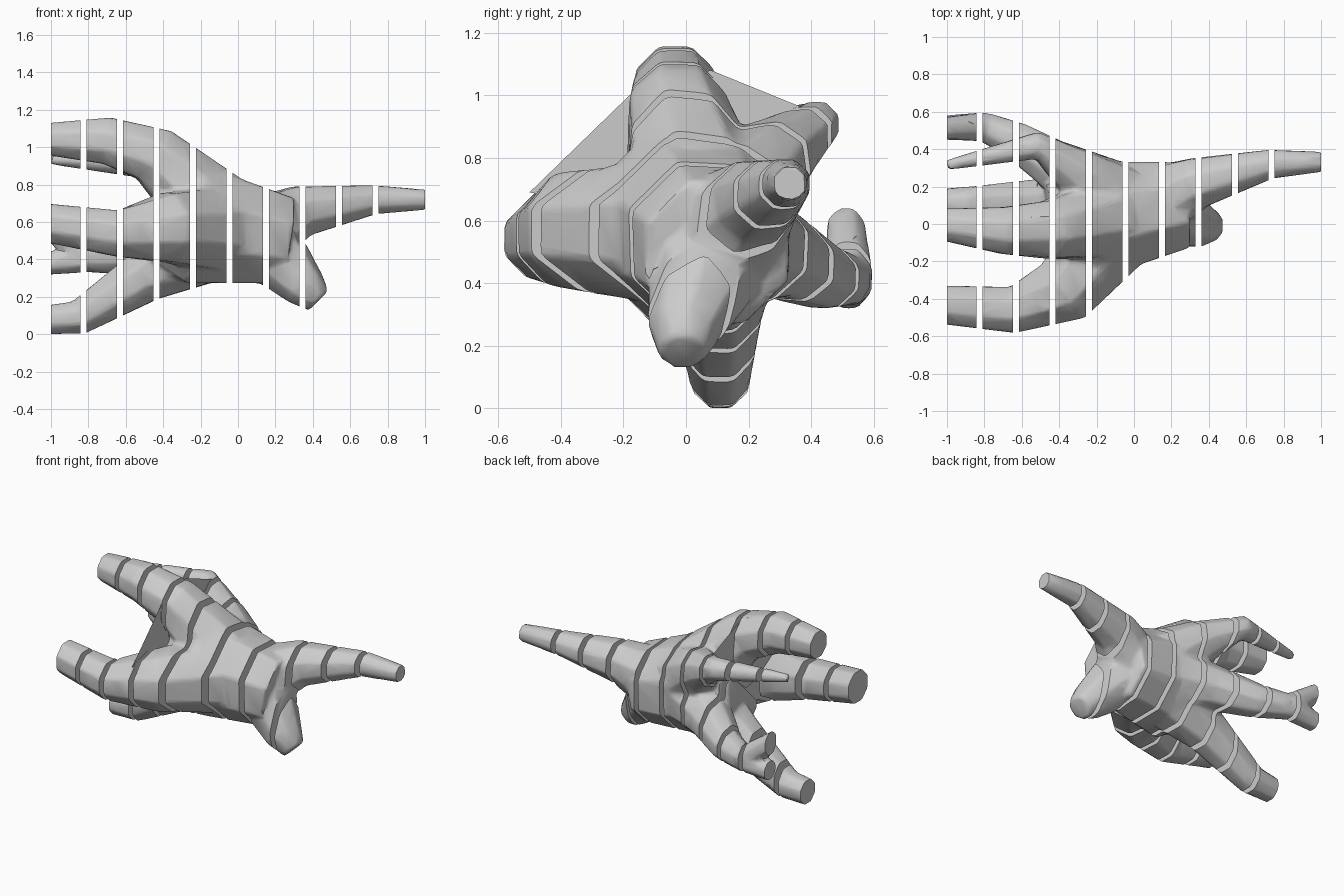
import bpy, bmesh, math
from mathutils import Vector

if "Cube" in bpy.data.objects:
    bpy.data.objects.remove(bpy.data.objects["Cube"])

SIDES = 8
bm = bmesh.new()


def limb(*pts):
    """Closed tapering tube through (x, y, z, radius) points."""
    rings = []
    for i, p in enumerate(pts):
        a = Vector(pts[max(i - 1, 0)][:3])
        b = Vector(pts[min(i + 1, len(pts) - 1)][:3])
        d = (b - a).normalized()
        u = d.cross(Vector((0, 0, 1))).normalized()
        v = d.cross(u)
        angles = [math.tau * (k + 0.5) / SIDES for k in range(SIDES)]
        rings.append([bm.verts.new(Vector(p[:3]) + 1.04 * p[3] * (u * math.cos(t) + v * math.sin(t)))
                      for t in angles])
    for r, s in zip(rings, rings[1:]):
        for k in range(SIDES):
            j = (k + 1) % SIDES
            bm.faces.new((r[k], r[j], s[j], s[k]))
    bm.faces.new(rings[0][::-1])
    bm.faces.new(rings[-1])


hub = (-.02, .06, .57, .25)     # shared root of the spreading limbs
neck = (.1, .1, .54, .21)       # shared root of tail and foot
fork = (-.8, .52, .42, .08)     # where the rear limb splits

# Trunk
limb((.25, .1, .51, .24), (-.25, .02, .6, .33), (-.45, 0, .62, .22))
# Tail
limb(neck, (.34, .22, .67, .14), (.73, .32, .73, .08), (1.01, .333, .73, .055))
# Foot
limb(neck, (.36, -.01, .26, .115), (.43, -.01, .19, .075))
# Upper limb
limb(hub, (-.45, -.03, .97, .16), (-.7, -.035, 1.045, .13), (-1.05, 0, 1.055, .085))
# Front limb
limb(hub, (-.38, -.36, .58, .19), (-.65, -.46, .55, .128), (-1.05, -.43, .61, .105))
# Lower limb
limb(hub, (-.5, .1, .32, .145), (-.85, .11, .1, .095), (-1.05, .11, .085, .078))
# Rear limb with its two prongs
limb(hub, (-.4, .3, .5, .14), (-.62, .44, .43, .105), fork)
limb(fork, (-1.04, .51, .61, .06))
limb(fork, (-1.04, .52, .385, .06))
# Thin upper rear limb
limb(hub, (-.3, .27, .8, .14), (-.52, .42, .92, .075), (-1.0, .315, .945, .028))

bmesh.ops.recalc_face_normals(bm, faces=bm.faces)
mesh = bpy.data.meshes.new("branching_body")
bm.to_mesh(mesh)
bm.free()
body = bpy.data.objects.new("branching_body", mesh)
bpy.context.collection.objects.link(body)

# Fuse the limbs into one faceted skin
m = body.modifiers.new("fuse", 'REMESH')
m.mode = 'VOXEL'
m.voxel_size = 0.013
m = body.modifiers.new("soften", 'SMOOTH')
m.iterations = 6
m = body.modifiers.new("facet", 'DECIMATE')
m.ratio = 0.06
dg = bpy.context.evaluated_depsgraph_get()
skin = bpy.data.meshes.new_from_object(body.evaluated_get(dg))
bpy.data.objects.remove(body)

# Cut the skin into ten capped slices
low = min(v.co.z for v in skin.vertices)
for k in range(10):
    x0 = max(-1, -1.005 + .195 * k)
    x1 = 1.0 if k == 9 else -1.005 + .195 * k + .163
    sl = bmesh.new()
    sl.from_mesh(skin)
    for x, n in ((x0, -1), (x1, 1)):
        bmesh.ops.bisect_plane(sl, geom=sl.verts[:] + sl.edges[:] + sl.faces[:],
                               plane_co=(x, 0, 0), plane_no=(n, 0, 0), clear_outer=True)
        bmesh.ops.holes_fill(sl, edges=[e for e in sl.edges if e.is_boundary], sides=0)
    bmesh.ops.translate(sl, verts=sl.verts, vec=(0, 0, -low))
    bmesh.ops.recalc_face_normals(sl, faces=sl.faces)
    me = bpy.data.meshes.new(f"slice_{k}")
    sl.to_mesh(me)
    sl.free()
    ob = bpy.data.objects.new(f"slice_{k}", me)
    bpy.context.collection.objects.link(ob)
    bpy.ops.object.select_all(action='DESELECT')
    ob.select_set(True)
    bpy.context.view_layer.objects.active = ob
    bpy.ops.object.shade_smooth_by_angle(angle=math.radians(40))

# Flat web spanning the upper limbs where they meet the trunk
corners = [(-.16, 1.02), (-.5, .69), (0, .6), (.4, .95), (.08, 1.08)]
me = bpy.data.meshes.new("web")
me.from_pydata([(-.4545, y, z) for y, z in corners], [], [list(range(len(corners)))])
bpy.context.collection.objects.link(bpy.data.objects.new("web", me))
